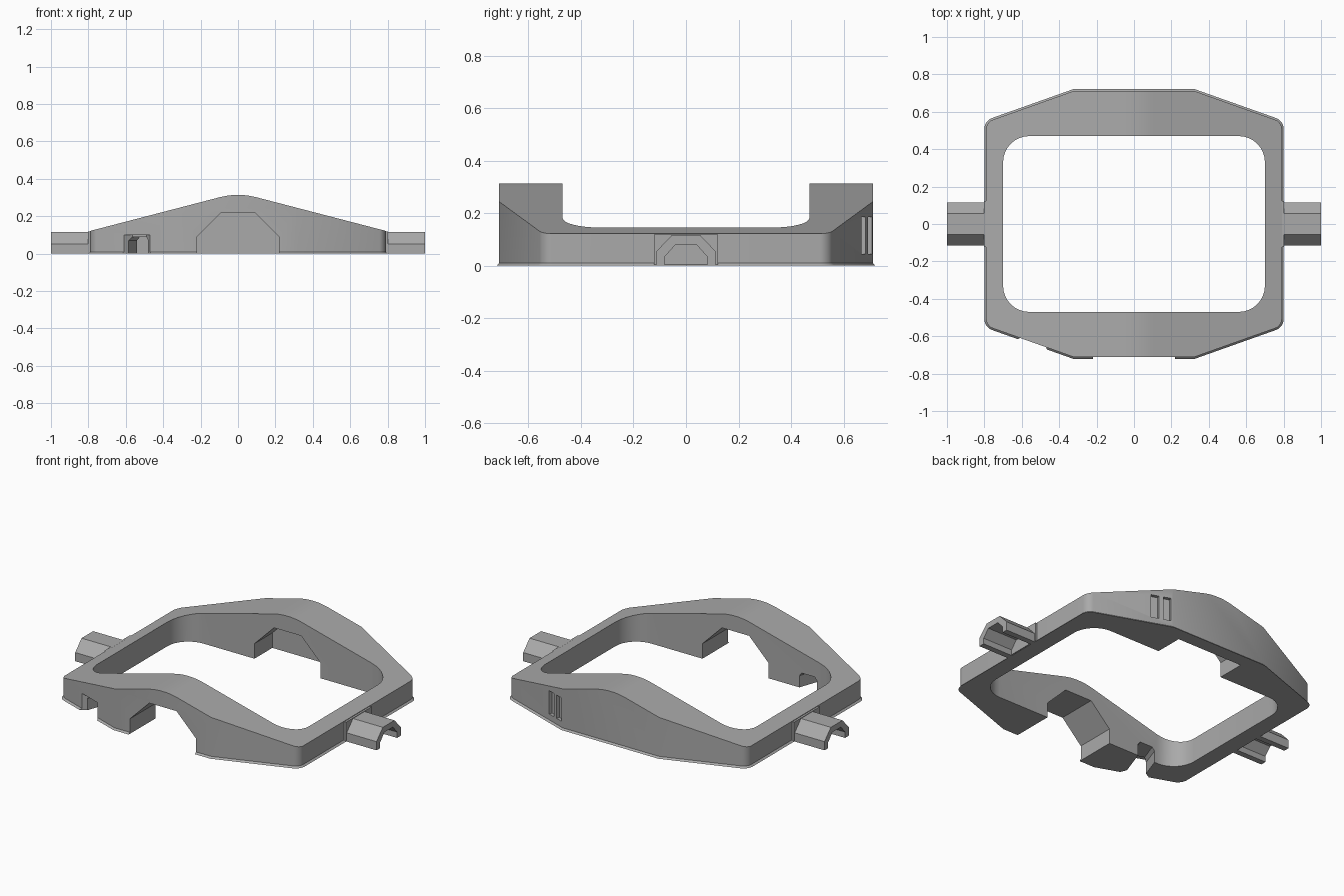
import bpy, bmesh, math
from mathutils import Vector, Matrix

cube = bpy.data.objects.get("Cube")
if cube:
    bpy.data.objects.remove(cube, do_unlink=True)

grey = bpy.data.materials.new("plain grey")
grey.use_nodes = True
colour = (0.4, 0.4, 0.4, 1)
grey.diffuse_color = colour
grey.node_tree.nodes["Principled BSDF"].inputs["Base Color"].default_value = colour

PLACE = {"x": lambda a, b, h: (h, a, b),
         "y": lambda a, b, h: (a, h, b),
         "z": lambda a, b, h: (a, b, h)}


def prism(name, points, axis, low, high, round_if=None, radius=0.0, foot=0.0):
    """Extrude a closed profile along an axis; optionally round upright edges and chamfer the foot."""
    bm = bmesh.new()
    start, end = ([bm.verts.new(PLACE[axis](a, b, h)) for a, b in points] for h in (low, high))
    bm.faces.new(start)
    bm.faces.new(end)
    for i in range(len(points)):
        j = (i + 1) % len(points)
        bm.faces.new((start[i], start[j], end[j], end[i]))
    if round_if:
        edges = [e for e in bm.edges
                 if abs(e.verts[0].co.z - e.verts[1].co.z) > 0.01 and round_if(e.verts[0].co)]
        bmesh.ops.bevel(bm, geom=edges, offset=radius, offset_type='OFFSET', segments=8,
                        profile=0.5, affect='EDGES')
    if foot:
        edges = [e for e in bm.edges if max(v.co.z for v in e.verts) < low + 0.001]
        bmesh.ops.bevel(bm, geom=edges, offset=foot, segments=1, affect='EDGES')
    bmesh.ops.recalc_face_normals(bm, faces=bm.faces)
    mesh = bpy.data.meshes.new(name)
    bm.to_mesh(mesh)
    bm.free()
    mesh.materials.append(grey)
    obj = bpy.data.objects.new(name, mesh)
    bpy.context.collection.objects.link(obj)
    return obj


def mirrored(half):
    """Complete a symmetric profile from its positive half."""
    return half + [(-a, b) for a, b in reversed(half)]


def carve(target, tool, operation='DIFFERENCE'):
    mod = target.modifiers.new(tool.name, 'BOOLEAN')
    mod.operation = operation
    mod.solver = 'EXACT'
    mod.object = tool
    bpy.context.view_layer.objects.active = target
    bpy.ops.object.modifier_apply(modifier=mod.name)
    bpy.data.objects.remove(tool, do_unlink=True)


def on_chamfer(obj, x, y, angle):
    """Move a tool built around the origin onto a slanted corner wall."""
    obj.data.transform(Matrix.Translation((x, y, 0)) @ Matrix.Rotation(angle, 4, 'Z'))
    return obj


# Ring outline with slanted corners
outline = [(0.79, -0.545), (0.79, 0.545), (0.32, 0.712), (-0.32, 0.712),
           (-0.79, 0.545), (-0.79, -0.545), (-0.32, -0.712), (0.32, -0.712)]
frame = prism("frame", outline, "z", 0, 0.5,
              round_if=lambda c: abs(c.x) > 0.7, radius=0.035, foot=0.01)

# Gabled top with a softly rounded ridge
slope, ridge = 0.26, 0.327
arc = [(0.1 * i / 5, ridge - slope * 0.05 - slope * 0.1 * (i / 5) ** 2 / 2) for i in range(5, 0, -1)]
roof = mirrored([(1.0, -0.1), (1.0, ridge - slope)] + arc)
carve(frame, prism("roof_shape", roof, "y", -1, 1), 'INTERSECT')

# Central opening with rounded corners
opening = [(0.7, -0.47), (0.7, 0.47), (-0.7, 0.47), (-0.7, -0.47)]
carve(frame, prism("opening", opening, "z", -0.2, 0.6, round_if=lambda c: True, radius=0.14))

# Arch through the front wall and matching pocket inside the back wall
arch = mirrored([(0.22, -0.1), (0.22, 0.09), (0.09, 0.22)])
carve(frame, prism("front_arch", arch, "y", -1, -0.3))
carve(frame, prism("back_pocket", arch, "y", 0.3, 0.64))

# Cable notch through the slanted wall at the front, with a flared mouth
tilt = math.atan2(0.167, 0.47)
notch = mirrored([(0.055, -0.1), (0.055, 0.07), (0.04, 0.09)])
carve(frame, on_chamfer(prism("notch", notch, "y", -0.1, 0.3), -0.54, -0.634, -tilt))
mouth = mirrored([(0.1, -0.03), (0.04, 0.04)])
carve(frame, on_chamfer(prism("notch_mouth", mouth, "z", -0.1, 0.1), -0.54, -0.634, -tilt))

# Two shallow upright slots on the slanted wall at the back
for t in (0.035, 0.105):
    x, y = 0.32 + t * math.cos(tilt), 0.712 - t * math.sin(tilt)
    slot = [(-0.022, -0.02), (0.022, -0.02), (0.022, 0.05), (-0.022, 0.05)]
    carve(frame, on_chamfer(prism("slot", slot, "z", 0.045, 0.185), x, y, -tilt))

# Hollow ridged lugs with a collar on each side
lug = mirrored([(0.075, 0), (0.115, 0), (0.115, 0.052), (0.055, 0.115)])
lug = [(0.115, 0), (0.115, 0.052), (0.055, 0.115), (-0.055, 0.115), (-0.115, 0.052), (-0.115, 0),
       (-0.08, 0), (-0.08, 0.035), (-0.04, 0.08), (0.04, 0.08), (0.08, 0.035), (0.08, 0)]
collar = mirrored([(0.122, 0.005), (0.122, 0.118)])
for side, s in (("left", 1), ("right", -1)):
    prism(side + "_lug", lug, "x", s * 0.77, s * 1.0)
    prism(side + "_collar", collar, "x", s * 0.77, s * 0.802)

for obj in bpy.context.scene.objects:
    obj.select_set(obj.type == 'MESH')
bpy.context.view_layer.objects.active = frame
bpy.ops.object.shade_smooth_by_angle(angle=math.radians(25))
